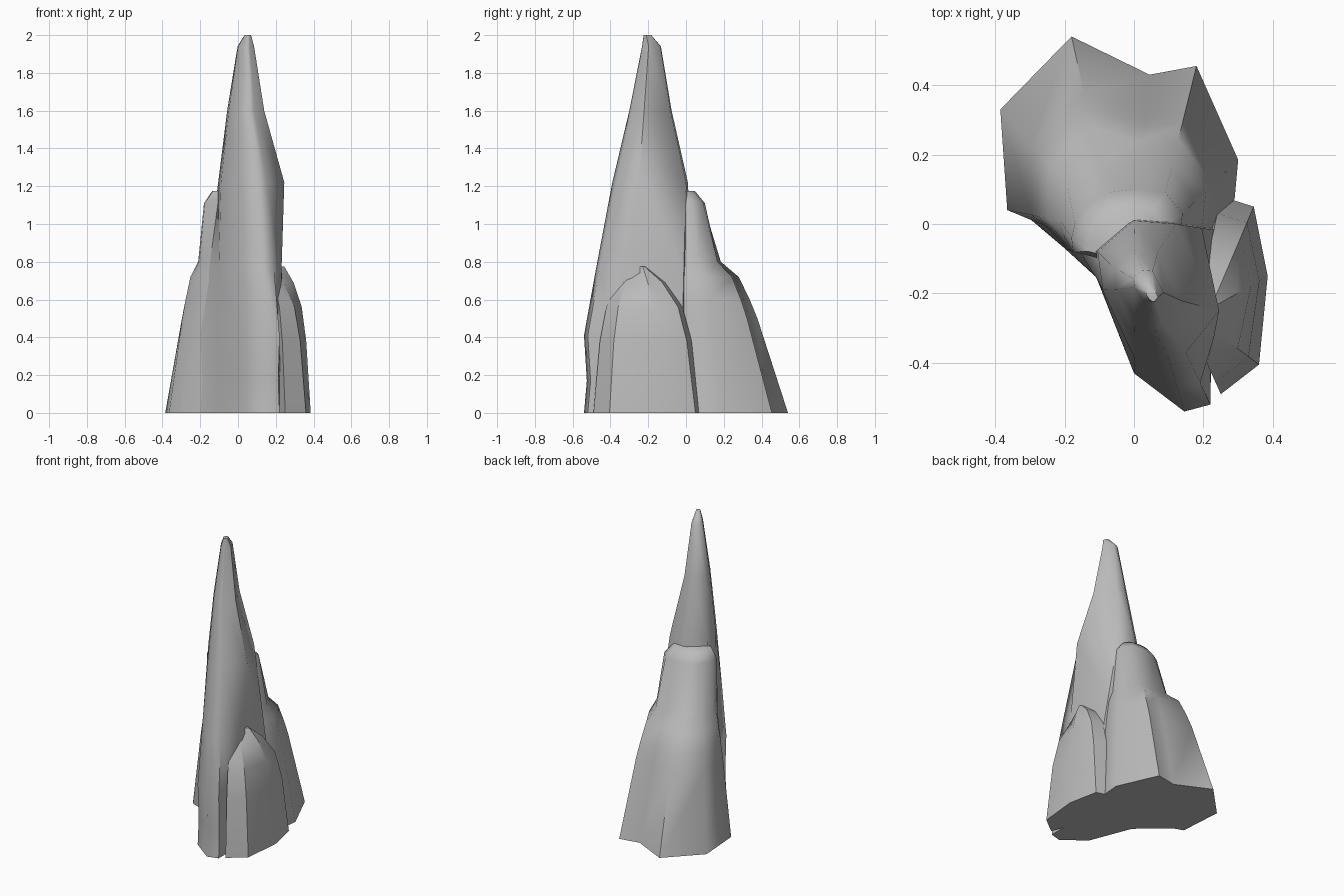
import bpy
import math
from mathutils import Vector

# Remove only the default cube
default_cube = bpy.data.objects.get("Cube")
if default_cube:
    bpy.data.objects.remove(default_cube, do_unlink=True)

# Single stone colour
stone = bpy.data.materials.new("grey_stone")
stone.use_nodes = True
stone_colour = (0.5, 0.5, 0.5, 1)
stone.diffuse_color = stone_colour
stone.node_tree.nodes["Principled BSDF"].inputs["Base Color"].default_value = stone_colour


def blend_ring(lower, upper, amount, height):
    """Outline part-way between two outlines, at the given height."""
    ring = []
    for low, high in zip(lower, upper):
        point = Vector(low).lerp(Vector(high), amount)
        ring.append((point.x, point.y, height))
    return ring


def scaled_ring(outline, scale, centre, height):
    """Outline shrunk about its own middle and moved to a new centre."""
    middle = sum((Vector(point) for point in outline), Vector((0, 0))) / len(outline)
    ring = []
    for corner in outline:
        point = Vector(centre) + (Vector(corner) - middle) * scale
        ring.append((point.x, point.y, height))
    return ring


def loft(name, rings, sharp_angle):
    """Skin a closed rock through a stack of matching rings."""
    sides = len(rings[0])
    vertices = [point for ring in rings for point in ring]
    faces = [tuple(reversed(range(sides)))]
    for level in range(len(rings) - 1):
        base = level * sides
        for side in range(sides):
            following = (side + 1) % sides
            faces.append((base + side, base + following,
                          base + sides + following, base + sides + side))
    faces.append(tuple(range(len(vertices) - sides, len(vertices))))

    mesh = bpy.data.meshes.new(name)
    mesh.from_pydata(vertices, [], faces)
    mesh.materials.append(stone)
    rock = bpy.data.objects.new(name, mesh)
    bpy.context.collection.objects.link(rock)

    bpy.ops.object.select_all(action="DESELECT")
    rock.select_set(True)
    bpy.context.view_layer.objects.active = rock
    bpy.ops.object.mode_set(mode="EDIT")
    bpy.ops.mesh.select_all(action="SELECT")
    bpy.ops.mesh.normals_make_consistent(inside=False)
    bpy.ops.object.mode_set(mode="OBJECT")
    bpy.ops.object.shade_smooth_by_angle(angle=math.radians(sharp_angle))


# Tall spire: broad foot, sharp shoulder, then a tapering needle
spire_foot = [(.25, -.02), (.22, -.38), (.22, -.52), (.145, -.54),
              (0, -.43), (-.11, -.15), (-.2, -.07), (.05, .05)]
spire_shoulder = [(.12, 0), (.245, -.25), (.15, -.37), (.1, -.39),
                  (0, -.32), (-.09, -.19), (-.105, -.08), (0, .01)]
spire_rings = [blend_ring(spire_foot, spire_shoulder, amount, height)
               for height, amount in ((0, 0), (.17, .1), (.41, 0), (.76, .42), (1.22, 1))]
for height, scale, centre in ((1.6, .56, (.031, -.193)),
                              (1.94, .25, (.037, -.185)),
                              (2, .1, (.05, -.205))):
    spire_rings.append(scaled_ring(spire_shoulder, scale, centre, height))
loft("tall_spire", spire_rings, 62)

# Rear mound: wide skirt narrowing to a rounded crown against the spire
mound_foot = [(.29, .075), (.3, .185), (.18, .455), (.045, .43), (-.18, .54),
              (-.385, .33), (-.365, .04), (-.3, .015), (-.2, -.07), (.2, -.2)]
mound_crown = [(.13, -.05), (.14, .03), (.09, .09), (0, .1), (-.08, .09),
               (-.14, .05), (-.17, 0), (-.18, -.04), (-.175, -.08), (.1, -.15)]
mound_rings = [blend_ring(mound_foot, mound_crown, amount, height)
               for height, amount in ((0, 0), (.5, .36), (.6, .45), (.72, .58),
                                      (.8, .79), (1.11, 1))]
mound_rings.append(scaled_ring(mound_crown, .7, (-.03, -.02), 1.175))
loft("rear_mound", mound_rings, 62)

# Low faceted slab leaning on the left side
slab_foot = [(.25, .08), (.345, .05), (.385, -.15),
             (.36, -.405), (.25, -.49), (.15, -.2)]
slab_peak = [(.19, -.21), (.23, -.22), (.245, -.23),
             (.18, -.27), (.16, -.29), (.15, -.25)]
loft("left_slab",
     [blend_ring(slab_foot, slab_peak, amount, height)
      for height, amount in ((0, 0), (.38, .17), (.56, .34), (.69, .65), (.775, 1))], 28)
